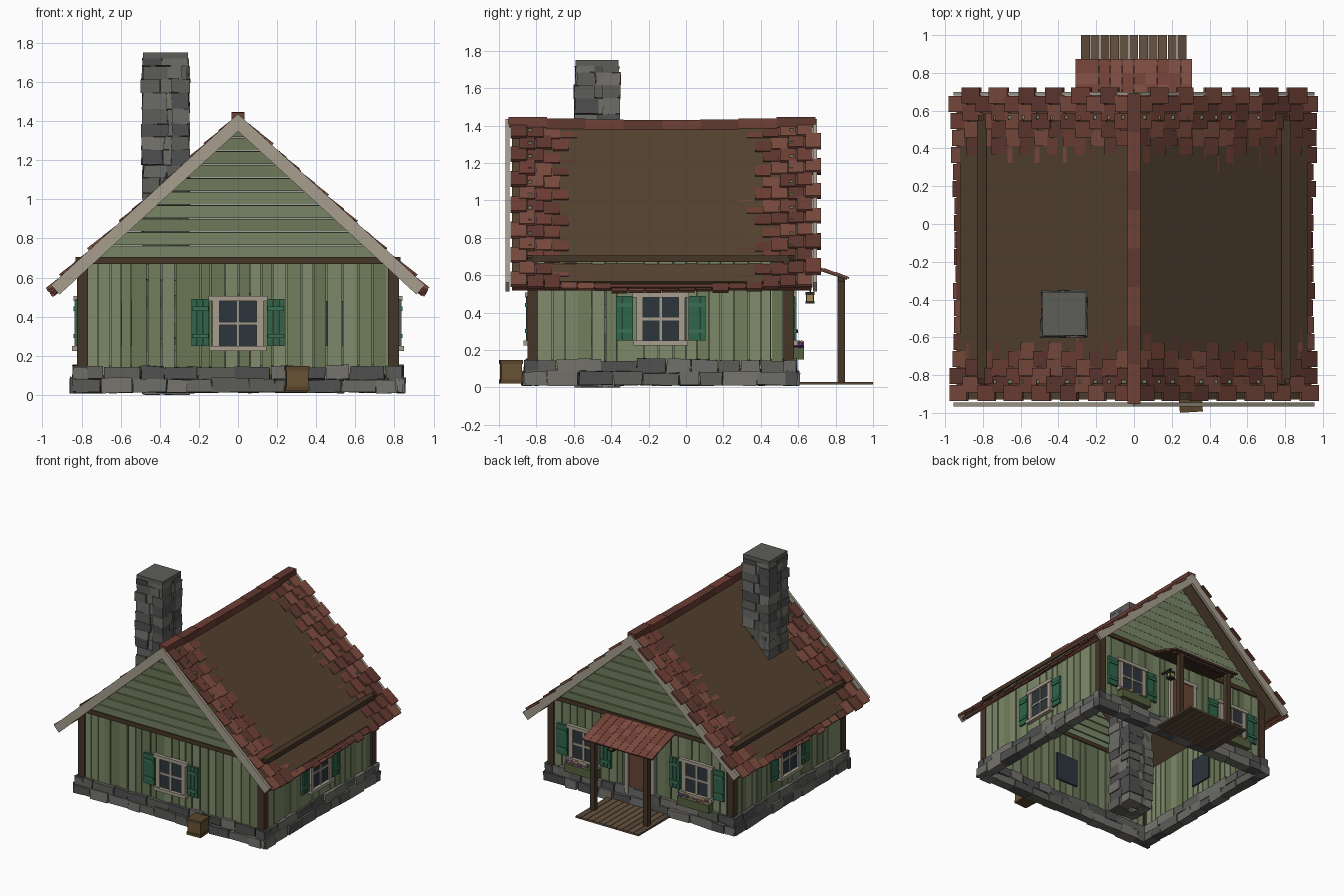
import bpy, bmesh, random
from math import pi, atan2, sin, cos, hypot
from mathutils import Matrix, Vector

if "Cube" in bpy.data.objects:
    bpy.data.objects.remove(bpy.data.objects["Cube"])

random.seed(4)
T, R = Matrix.Translation, Matrix.Rotation
rnd = random.uniform
I = Matrix.Identity(4)


def material(i, name, c):
    m = bpy.data.materials.new(f"{name}_{i}")
    m.diffuse_color = (*c, 1)
    m.use_nodes = True
    m.node_tree.nodes["Principled BSDF"].inputs["Base Color"].default_value = m.diffuse_color
    return m


class Part:
    """One named object gathered from many boxes."""
    def __init__(self, name, *colors):
        self.name, self.bm = name, bmesh.new()
        self.mats = [material(i, name, c) for i, c in enumerate(colors)]

    def box(self, lo, hi, M=I, mi=None, jit=0.0):
        lo, hi = Vector(lo), Vector(hi)
        s = hi - lo
        vs = bmesh.ops.create_cube(self.bm, size=1, matrix=M @ T((lo + hi) / 2) @ Matrix.Diagonal((*s, 1)))["verts"]
        self.paint(vs, mi)
        for v in vs:
            v.co += Vector((rnd(-jit, jit), rnd(-jit, jit), rnd(-jit, jit)))

    def paint(self, vs, mi=None):
        mi = random.randrange(len(self.mats)) if mi is None else mi
        for f in {f for v in vs for f in v.link_faces}:
            f.material_index = mi

    def done(self):
        me = bpy.data.meshes.new(self.name)
        self.bm.to_mesh(me)
        self.bm.free()
        for m in self.mats:
            me.materials.append(m)
        bpy.context.collection.objects.link(bpy.data.objects.new(self.name, me))


GREENS = [(.17, .21, .11), (.20, .25, .14), (.14, .18, .09), (.22, .26, .15)]
STONES = [(.11, .11, .10), (.15, .15, .14), (.08, .08, .08), (.18, .17, .15)]
REDS = [(.16, .05, .035), (.20, .07, .05), (.12, .04, .03)]
DARK, CREAM, BROWN = (.06, .035, .02), (.38, .34, .27), (.09, .055, .03)
YC = -0.135          # centre of the house in y


def wall(rot, dist):  # local x runs along the wall, local -y points outwards
    return T((0, YC, 0)) @ R(rot, 4, 'Z') @ T((0, -dist, 0))


FRONT, RIGHT, BACK, LEFT = wall(0, .685), wall(pi / 2, .8), wall(pi, .685), wall(-pi / 2, .8)
WALLS = [(FRONT, .8), (RIGHT, .685), (BACK, .8), (LEFT, .685)]

# vertical wall planks
p = Part("wall_planks", *GREENS)
for M, half in WALLS:
    x = -half + .03
    while x < half - .04:
        w = min(rnd(.045, .075), half - .02 - x)
        d = rnd(.012, .02)
        p.box((x, -d, .1), (x + w, .012, .68), M)
        x += w + rnd(.001, .008)
p.done()

# corner posts and top beams
p = Part("timber_frame", DARK)
for x in (-.795, .795):
    for y in (-.82, .55):
        p.box((x - .028, y - .028, .02), (x + .028, y + .028, .69))
for M, half in WALLS:
    p.box((-half, -.03, .67), (half, .02, .705), M)
p.done()

# stone foundation, two staggered courses
p = Part("foundation_stones", *STONES)
for M, half in WALLS:
    for z0, z1, out in ((.012, .085, .052), (.08, .15, .04)):
        x = -half - .045
        while x < half + .03:
            w = min(rnd(.1, .2), half + .045 - x)
            p.box((x, -out + rnd(-.006, .006), z0), (x + w - .003, .03, z1 + rnd(-.01, .004)), M, jit=.005)
            x += w
p.done()

# gable clapboards
p = Part("gable_siding", *GREENS[:2])
for M in (FRONT, BACK):
    n, z0 = 10, .70
    h = (1.39 - z0) / n
    for i in range(n):
        z = z0 + i * h
        w = (1.415 - z - h / 2) / .916
        p.box((-w, -.02, z), (w, .0, z + h - .005), M @ T((0, 0, z)) @ R(.08, 4, 'X') @ T((0, 0, -z)))
p.done()

# roof: local x down the slope, local z normal to it
ANG = atan2(.87, .95)
LEN = hypot(.95, .87)
SLOPES = [T((0, 0, 1.41)) @ R(r, 4, 'Z') @ R(ANG, 4, 'Y') for r in (0, pi)]
p = Part("roof_deck", BROWN)
for M, s in zip(SLOPES, (1, -1)):
    a, b = sorted((-.93 * s, .67 * s))
    p.box((0, a, -.04), (LEN - .04, b, 0), M)
p.done()


def sag(y):
    return .048 * max(0, 1 - ((y - YC) / .82) ** 2)


p = Part("roof_shingles", *REDS)
ROWS, W = 13, .09
for M, s in zip(SLOPES, (1, -1)):
    for r in range(ROWS):
        d = r * LEN / ROWS
        for i in range(18):
            y = -.94 + i * W + (r % 2) * W / 2
            yc = y + W / 2
            a = (yc * s, d, .006 - sag(yc))
            S = M @ T((a[1], a[0], a[2])) @ R(-.08, 4, 'Y')
            p.box((0, -W / 2 + .003, 0), (.118 + rnd(-.012, .008), W / 2 - .003, .014 + rnd(0, .006)), S)
p.done()

# ridge caps, following the sag
p = Part("ridge_cap", REDS[0], REDS[2])
for i in range(8):
    y = -.95 + i * .205
    z = 1.425 - .4 * sag(y + .1)
    p.box((-.034, y, z - .03), (.034, y + .207, z + .025), mi=i % 2)
p.done()

# barge boards on both gables
p = Part("barge_boards", CREAM)
for y0, y1 in ((-.965, -.945), (.68, .70)):
    for M, s in zip(SLOPES, (1, -1)):
        a, b = sorted((y0 * s, y1 * s))
        p.box((-.015, a, -.045), (LEN - .01, b, .02), M)
p.done()

# eave rails
p = Part("eave_rails", REDS[2])
for M, s in zip(SLOPES, (1, -1)):
    a, b = sorted((-.93 * s, .67 * s))
    p.box((LEN - .03, a, -.035), (LEN - .005, b, -.01), M)
p.done()

# chimney from the ground up, courses of rough stones
p = Part("chimney_stones", *STONES)
CX, CY, H = -.37, -.475, .115
z, k = 0.0, 0
while z < 1.70:
    h = min(rnd(.06, .085), 1.72 - z)
    c = T((CX, CY, 0)) @ R(k % 4 * pi / 2, 4, 'Z')
    for q in range(4):
        e = rnd(-.004, .01)
        split = rnd(-.03, .03)
        Q = c @ R(q * pi / 2, 4, 'Z')
        p.box((-H - e, -H - e, z), (split, -.03, z + h), Q, jit=.004)
        p.box((split, -H + e / 2, z), (H - .03, -.03, z + h), Q, jit=.004)
    z, k = z + h, k + 1
bmesh.ops.translate(p.bm, verts=[v for v in p.bm.verts if v.co.z < 0], vec=(0, 0, .004))
p.done()
p = Part("chimney_cap", STONES[0])
p.box((CX - .115, CY - .115, 1.72), (CX + .115, CY + .115, 1.75))
p.done()

# windows with shutters
WINDOWS = [FRONT, RIGHT, LEFT, BACK @ T((.5, 0, 0)), BACK @ T((-.5, 0, 0))]
glass = Part("window_glass", (.025, .035, .045))
frame = Part("window_frames", CREAM)
shut = Part("shutters", (.03, .13, .07), (.04, .16, .09))
for M in WINDOWS:
    glass.box((-.1, -.024, .25), (.1, .025, .48), M)
    for s in (-1, 1):
        a, b = sorted((s * .095, s * .13))
        frame.box((a, -.036, .24), (b, -.01, .49), M)
        for i in range(3):                       # shutter boards
            a, b = sorted((s * (.148 + i * .031), s * (.148 + i * .031 + .029)))
            shut.box((a, -.032, .25), (b, -.012, .49), M, 0)
        a, b = sorted((s * .152, s * .236))
        for z in (.29, .43):                     # shutter battens
            shut.box((a, -.04, z), (b, -.03, z + .022), M, 1)
    frame.box((-.15, -.042, .48), (.15, -.01, .507), M)
    frame.box((-.145, -.05, .225), (.145, -.01, .25), M)
    frame.box((-.008, -.032, .25), (.008, -.02, .48), M)
    frame.box((-.1, -.032, .358), (.1, -.02, .374), M)
for o in (glass, frame, shut):
    o.done()

# flower boxes under the back windows
p = Part("flower_boxes", (.09, .12, .05))
f = Part("flowers", (.7, .5, .1), (.55, .1, .3), (.3, .08, .4), (.12, .25, .06))
for M in WINDOWS[3:]:
    p.box((-.14, -.08, .15), (.14, -.022, .215), M)
    for i in range(16):
        c = T((-.125 + i * .0167, rnd(-.07, -.035), rnd(.218, .24)))
        vs = bmesh.ops.create_icosphere(f.bm, subdivisions=1, radius=rnd(.011, .016), matrix=M @ c)["verts"]
        f.paint(vs)
p.done()
f.done()

# back door
p = Part("back_door", (.14, .06, .035), CREAM, (.03, .03, .03))
for i in range(4):
    p.box((-.1 + i * .05, -.03, .1), (-.052 + i * .05, .022, .52), BACK, 0)
for s in (-1, 1):
    p.box((s * .115 - .015, -.04, .1), (s * .115 + .015, -.01, .52), BACK, 1)
p.box((-.14, -.042, .52), (.14, -.01, .55), BACK, 1)
p.box((.065, -.05, .29), (.083, -.03, .31), BACK, 2)
p.done()

# porch deck, posts and roof
p = Part("porch_deck", (.10, .065, .04), (.13, .085, .05))
for i in range(11):
    x = -.28 + i * .051
    p.box((x, .58, .015), (x + .047, 1.0, .03))
p.done()
p = Part("porch_posts", DARK)
for x in (-.235, .235):
    p.box((x - .02, .81, .02), (x + .02, .85, .59))
p.box((-.29, .812, .565), (.29, .845, .592))
p.done()
p = Part("porch_roof", *REDS[:2], DARK)
PM = T((0, .55, .69)) @ R(-atan2(.105, .32), 4, 'X')
p.box((-.3, 0, -.012), (.3, .33, 0), PM, 2)
for r in range(5):
    for i in range(10):
        x = -.31 + i * .062
        p.box((x, 0, 0), (x + .06, .078, .01), PM @ T((0, r * .065, 0)) @ R(-.06, 4, 'X'), random.randrange(2))
p.done()

# lantern on a bracket beside the door
p = Part("lantern", (.03, .025, .02), (.35, .25, .08))
p.box((.184, .56, .53), (.196, .67, .542), mi=0)
p.box((.187, .66, .51), (.193, .668, .535), mi=0)
p.box((.17, .643, .46), (.21, .683, .497), mi=1)
p.box((.165, .638, .45), (.215, .688, .462), mi=0)
p.box((.165, .638, .495), (.215, .688, .51), mi=0)
for x in (.168, .205):
    for y in (.641, .678):
        p.box((x, y, .455), (x + .007, y + .007, .5), mi=0)
p.done()

# wooden crate by the front wall
p = Part("crate", (.14, .085, .035), (.10, .06, .025))
CM = T((.3, -.935, .02)) @ R(.06, 4, 'Z')
p.box((-.056, -.056, 0), (.056, .056, .125), CM, 0)
for z in (0, .105):
    p.box((-.061, -.061, z), (.061, .061, z + .022), CM, 1)
p.done()
